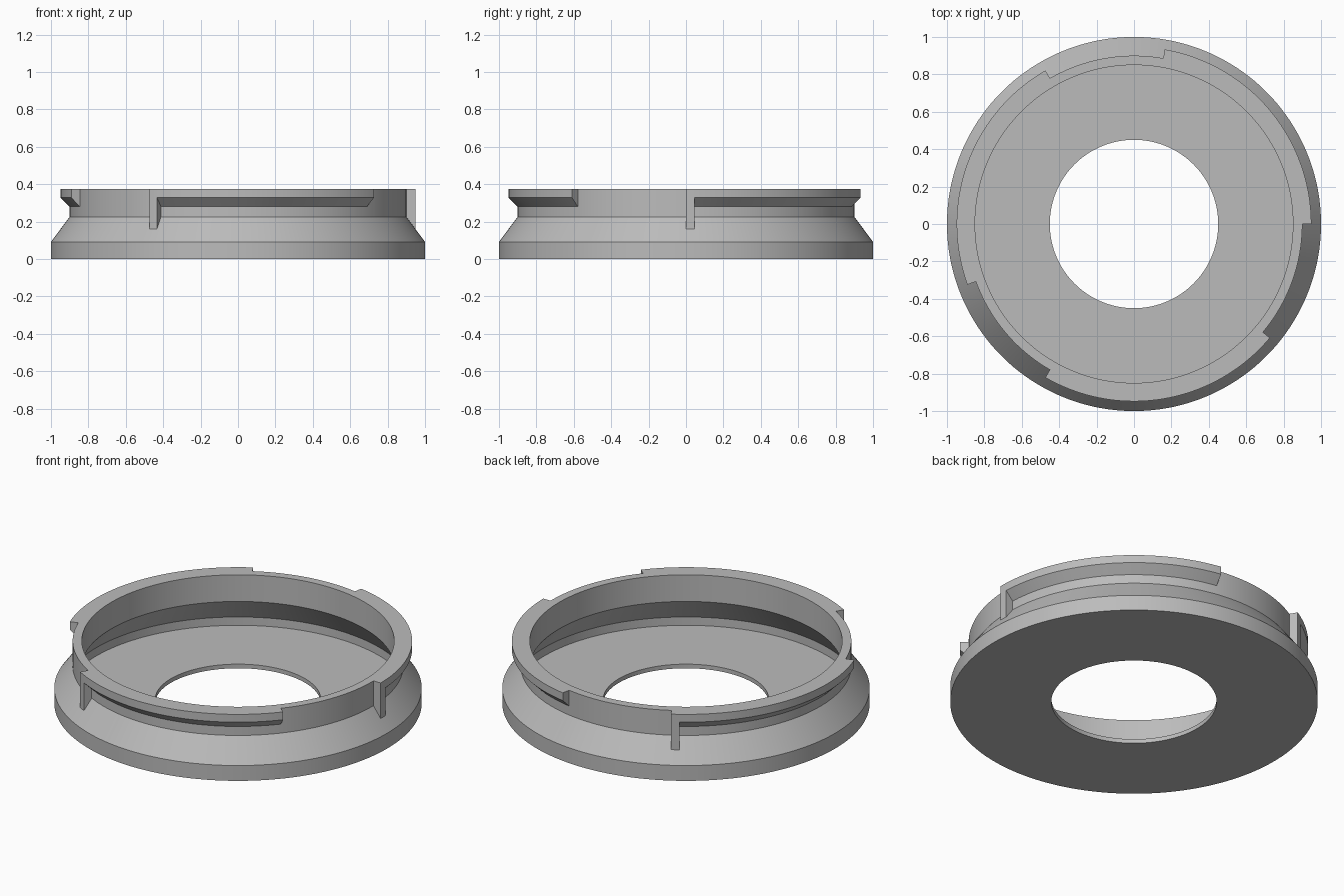
import bpy
import bmesh
from math import cos, sin, radians

cube = bpy.data.objects.get("Cube")
if cube:
    bpy.data.objects.remove(cube, do_unlink=True)

GREY = (0.5, 0.5, 0.5, 1.0)
grey = bpy.data.materials.new("plain grey")
grey.use_nodes = True
grey.diffuse_color = GREY
grey.node_tree.nodes["Principled BSDF"].inputs["Base Color"].default_value = GREY


def sweep(name, profile, start, end, steps):
    """Sweep a closed (radius, z) profile about the z axis, in degrees."""
    full = end - start == 360
    bm = bmesh.new()
    rings = []
    for i in range(steps if full else steps + 1):
        a = radians(start + (end - start) * i / steps)
        rings.append([bm.verts.new((r * cos(a), r * sin(a), z)) for r, z in profile])
    n = len(profile)
    for i in range(steps):
        a, b = rings[i], rings[(i + 1) % len(rings)]
        for j in range(n):
            k = (j + 1) % n
            bm.faces.new((a[j], b[j], b[k], a[k]))
    if not full:
        bm.faces.new(rings[0])
        bm.faces.new(rings[-1])
    bmesh.ops.recalc_face_normals(bm, faces=bm.faces)
    mesh = bpy.data.meshes.new(name)
    bm.to_mesh(mesh)
    bm.free()
    mesh.materials.append(grey)
    obj = bpy.data.objects.new(name, mesh)
    bpy.context.collection.objects.link(obj)
    bpy.ops.object.select_all(action="DESELECT")
    obj.select_set(True)
    bpy.context.view_layer.objects.active = obj
    bpy.ops.object.shade_smooth_by_angle(angle=radians(25))
    return obj


TOP = 0.375

# Hollow flanged ring with a thin floor and a central hole
sweep("ring_body", [
    (0.45, 0), (1, 0), (1, 0.092), (0.9, 0.226), (0.9, TOP),
    (0.85, TOP), (0.85, 0.215), (0.95, 0.075), (0.95, 0.025), (0.45, 0.025),
], 0, 360, 180)

# Three bayonet lugs, each with a stop post at its start
lug = [(0.895, 0.275), (0.9, 0.28), (0.948, 0.328), (0.948, TOP), (0.895, TOP)]
post = [(0.895, 0.16), (0.948, 0.16), (0.948, TOP), (0.895, TOP)]
for i, side in enumerate(("left", "back", "front")):
    turn = 120 * i
    sweep("stop_post_" + side, post, turn, turn + 2.8, 2)
    sweep("bayonet_lug_" + side, lug, turn + 2.8, turn + 80, 40)
